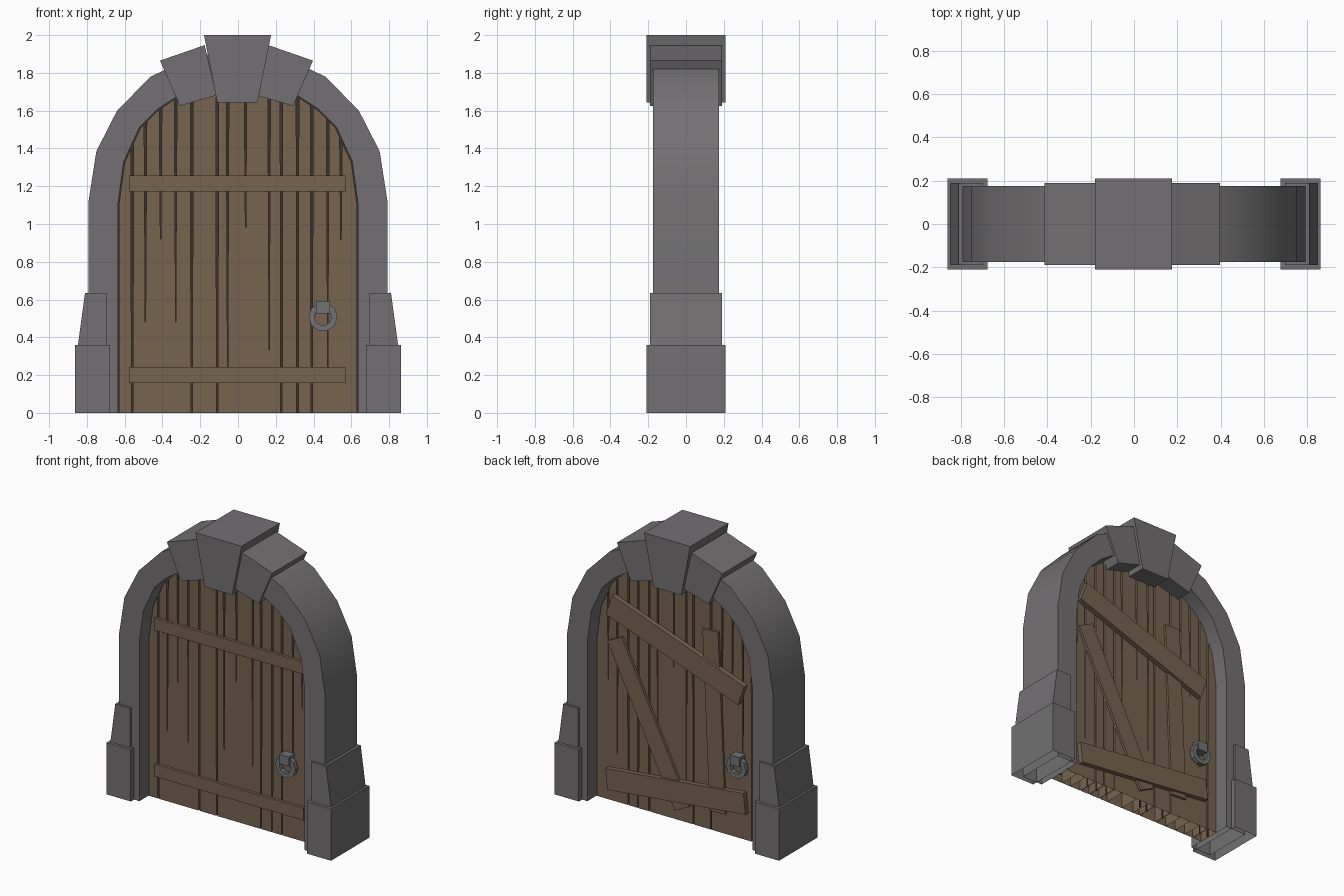
import bpy, bmesh, math
from mathutils import Vector, Matrix

cube = bpy.data.objects.get("Cube")
if cube:
    bpy.data.objects.remove(cube, do_unlink=True)


def material(name, rgb):
    m = bpy.data.materials.new(name)
    m.use_nodes = True
    m.diffuse_color = (*rgb, 1)
    m.node_tree.nodes["Principled BSDF"].inputs["Base Color"].default_value = (*rgb, 1)
    return m


STONE = material("grey_stone", (0.17, 0.163, 0.168))
WOOD = material("brown_wood", (0.18, 0.126, 0.079))
DARK = material("dark_gap", (0.04, 0.032, 0.025))
IRON = material("iron", (0.165, 0.17, 0.175))


def add_object(name, bm, mat):
    bmesh.ops.recalc_face_normals(bm, faces=bm.faces[:])
    mesh = bpy.data.meshes.new(name)
    bm.to_mesh(mesh)
    bm.free()
    mesh.materials.append(mat)
    ob = bpy.data.objects.new(name, mesh)
    bpy.context.collection.objects.link(ob)
    return ob


def prism(name, outline, y0, y1, mat):
    """Extrude an (x, z) outline from y0 to y1, left open where it meets the ground."""
    bm = bmesh.new()
    front = [bm.verts.new((x, y0, z)) for x, z in outline]
    back = [bm.verts.new((x, y1, z)) for x, z in outline]
    bm.faces.new(front)
    bm.faces.new(back[::-1])
    n = len(outline)
    for i in range(n):
        j = (i + 1) % n
        if outline[i][1] == 0 and outline[j][1] == 0:
            continue
        bm.faces.new((front[i], back[i], back[j], front[j]))
    return add_object(name, bm, mat)


def mirrored(points, centre=0.0):
    return [(2 * centre - x, z) for x, z in points]


def board(name, start, end, width, y0, y1):
    """Straight board between two (x, z) points."""
    a, b = Vector(start), Vector(end)
    d = (b - a).normalized()
    side = Vector((-d.y, d.x)) * width / 2
    return prism(name, [tuple(p) for p in (a + side, b + side, b - side, a - side)], y0, y1, WOOD)


# Stone arch
outer = [(0.792, 0), (0.792, 1.115), (0.75, 1.385), (0.64, 1.6), (0.463, 1.78), (0.24, 1.885)]
inner = [(0.635, 0), (0.635, 1.11), (0.605, 1.33), (0.52, 1.515), (0.425, 1.608), (0.32, 1.677), (0.17, 1.73)]
outer_loop = outer + [(0, 1.92)] + mirrored(outer)[::-1]
inner_loop = inner + [(0, 1.75)] + mirrored(inner)[::-1]
arch = prism("stone_arch", outer_loop + inner_loop[::-1], -0.175, 0.175, STONE)
bpy.ops.object.select_all(action="DESELECT")
arch.select_set(True)
bpy.context.view_layer.objects.active = arch
bpy.ops.object.shade_smooth_by_angle(angle=math.radians(35))

# Keystone, its neighbours and the foot stones
prism("keystone", [(-0.11, 1.643), (0.103, 1.643), (0.175, 2), (-0.18, 2)], -0.21, 0.21, STONE)
wedge = [(0.397, 1.865), (0.16, 1.947), (0.1, 1.68), (0.292, 1.625)]
foot = [(0.677, 0), (0.862, 0), (0.862, 0.36), (0.677, 0.36)]
upper_foot = [(0.697, 0.355), (0.848, 0.355), (0.81, 0.635), (0.697, 0.635)]
for side, flip in (("left", lambda p, c: p), ("right", mirrored)):
    prism(side + "_wedge_stone", flip(wedge, -0.008), -0.19, 0.19, STONE)
    prism(side + "_foot_stone", flip(foot, 0), -0.21, 0.21, STONE)
    prism(side + "_upper_foot_stone", flip(upper_foot, 0), -0.19, 0.19, STONE)

# Door planks, hollow below; each crack is (x, height where it starts)
EDGE, FACE = 0.63, 0.075
cracks = [(-EDGE, 0), (-0.56, 0), (-0.49, 0.3), (-0.41, 0.8), (-0.33, 0.4), (-0.245, 0), (-0.11, 0),
          (-0.055, 0.01), (0.04, 0.85), (0.165, 0.24), (0.23, 0), (0.315, 0), (0.39, 0),
          (0.475, 0.2), (0.545, 0.82), (EDGE, 0)]
rim = [(x * EDGE / 0.635, z - 0.005) for x, z in inner_loop[1:-1]]


def rim_height(x):
    for (xa, za), (xb, zb) in zip(rim, rim[1:]):
        if xb <= x <= xa and xa > xb:
            return za + (zb - za) * (x - xa) / (xb - xa)
    return rim[0][1]


def plank_edge(crack, direction):
    """Edge of a plank along a crack, bottom to top, narrowing upwards."""
    x, start = crack
    if abs(x) == EDGE:
        return [(x, 0), (x, rim_height(x))]
    top = x + direction * 0.007
    low = [(x, 0), (x, start)] if start else [(x + direction * 0.004, 0)]
    return low + [(top, rim_height(top))]


for i, (a, b) in enumerate(zip(cracks, cracks[1:])):
    left, right = plank_edge(a, 1), plank_edge(b, -1)
    between = [p for p in rim if left[-1][0] + 0.001 < p[0] < right[-1][0] - 0.001]
    prism(f"door_plank_{i + 1}", right + between + left[::-1], -FACE, FACE, WOOD)

# Dark backing inside the cracks and around the door edge
for i, (x, start) in enumerate(cracks[1:-1]):
    low, high = start, rim_height(x) - 0.005
    prism(f"crack_backing_{i + 1}", [(x - 0.009, low), (x + 0.009, low), (x + 0.009, high), (x - 0.009, high)],
          -0.003, 0.003, DARK)
edge_inside = [(x * 0.97, z * 0.98) for x, z in inner_loop]
prism("door_edge_gap", inner_loop + edge_inside[::-1], -0.003, 0.003, DARK)

# Front rails
for name, z in (("lower", 0.2), ("upper", 1.215)):
    board(name + "_front_rail", (-0.577, z), (0.57, z), 0.085, -FACE - 0.02, -FACE)

# Back rails and braces
board("upper_back_rail", (0.515, 1.37), (-0.5, 1.01), 0.15, FACE, FACE + 0.035)
board("lower_back_rail", (0.535, 0.155), (-0.525, 0.265), 0.145, FACE, FACE + 0.035)
board("diagonal_brace", (0.485, 1.135), (-0.035, 0.095), 0.125, FACE, FACE + 0.018)
board("upright_brace", (-0.25, 1.39), (-0.305, 0.14), 0.12, FACE, FACE + 0.016)


# Ring handles, one on each face
def handle(face, turn):
    bm = bmesh.new()
    steps, sides, radius, thick = 10, 4, 0.061, 0.022
    rings = []
    for i in range(steps):
        a = math.tau * i / steps
        ring = []
        for j in range(sides):
            t = math.tau * (j + 0.5) / sides
            r = radius + thick * math.cos(t)
            ring.append(bm.verts.new((0.45 + r * math.cos(a), -FACE - 0.034 + thick * math.sin(t),
                                      0.508 + r * math.sin(a))))
        rings.append(ring)
    for i in range(steps):
        p, q = rings[i], rings[(i + 1) % steps]
        for j in range(sides):
            k = (j + 1) % sides
            bm.faces.new((p[j], p[k], q[k], q[j]))
    bmesh.ops.transform(bm, matrix=turn, verts=bm.verts[:])
    add_object(face + "_handle_ring", bm, IRON)
    mount = prism(face + "_handle_mount", [(0.413, 0.525), (0.487, 0.525), (0.487, 0.592), (0.413, 0.592)],
                  -FACE - 0.06, -FACE, IRON)
    mount.data.transform(turn)


handle("front", Matrix.Identity(4))
handle("back", Matrix.Translation((-0.02, 0, 0)) @ Matrix.Rotation(math.pi, 4, "Z"))
